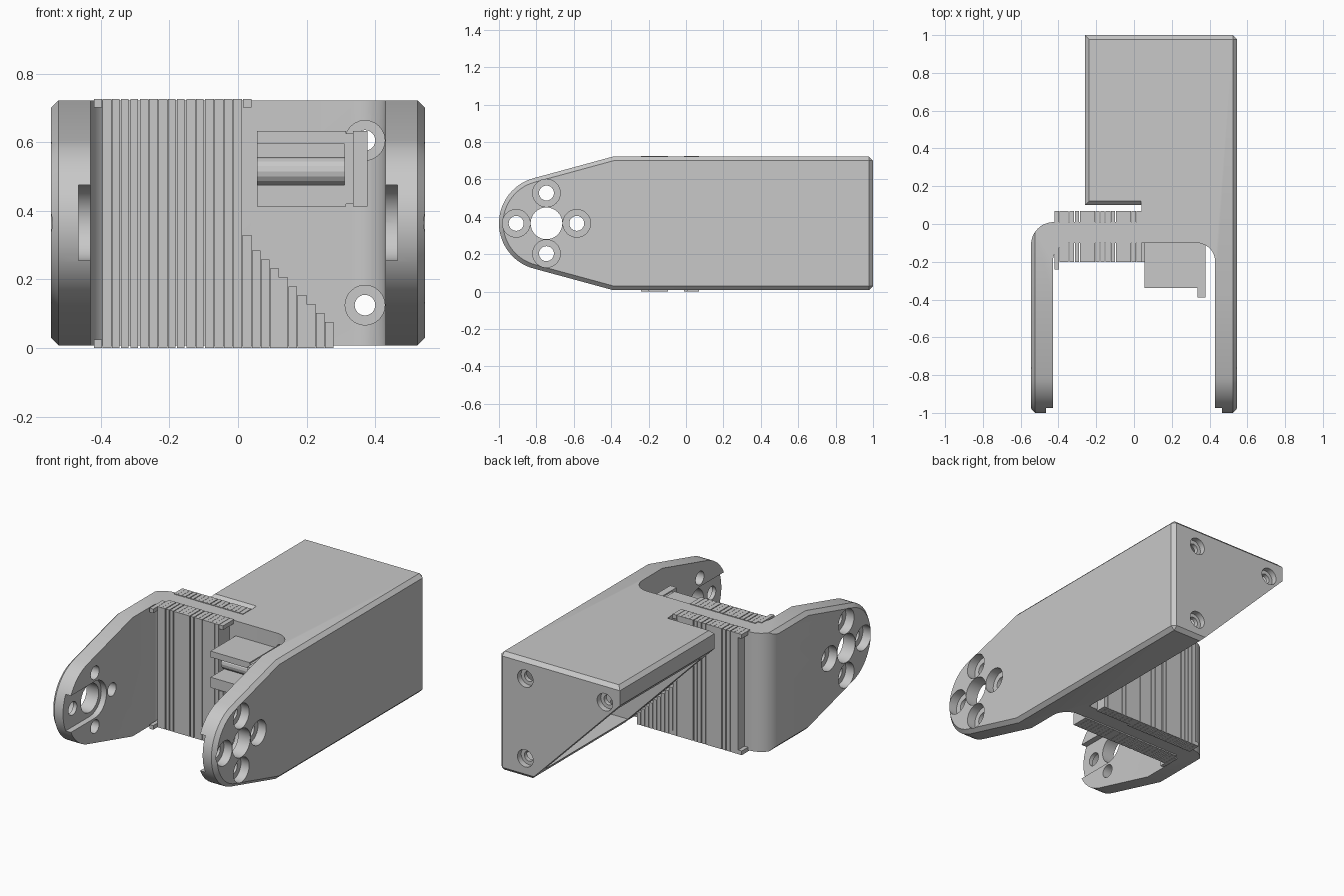
import bpy, bmesh, math
from mathutils import Vector

cube = bpy.data.objects.get("Cube")
if cube:
    bpy.data.objects.remove(cube, do_unlink=True)

grey = bpy.data.materials.new("plain_grey")
grey.use_nodes = True
grey.diffuse_color = (0.58, 0.58, 0.58, 1)
grey.node_tree.nodes["Principled BSDF"].inputs["Base Color"].default_value = (0.58, 0.58, 0.58, 1)


def prism(name, pts, axis, lo, hi):
    """Extrude a 2D outline along an axis; points are the other two axes in order."""
    bm = bmesh.new()

    def place(p, d):
        v = list(p)
        v.insert("xyz".index(axis), d)
        return Vector(v)
    bottom = [bm.verts.new(place(p, lo)) for p in pts]
    top = [bm.verts.new(place(p, hi)) for p in pts]
    bm.faces.new(bottom)
    bm.faces.new(top)
    n = len(pts)
    for i in range(n):
        j = (i + 1) % n
        bm.faces.new((bottom[i], bottom[j], top[j], top[i]))
    bmesh.ops.recalc_face_normals(bm, faces=bm.faces)
    mesh = bpy.data.meshes.new(name)
    bm.to_mesh(mesh)
    bm.free()
    mesh.materials.append(grey)
    ob = bpy.data.objects.new(name, mesh)
    bpy.context.collection.objects.link(ob)
    return ob


def box(name, x, y, z):
    return prism(name, [(x[0], y[0]), (x[1], y[0]), (x[1], y[1]), (x[0], y[1])], "z", *z)


def arc(cx, cy, r, a0, a1, n):
    angles = [math.radians(a0 + (a1 - a0) * i / n) for i in range(n + 1)]
    return [(cx + r * math.cos(a), cy + r * math.sin(a)) for a in angles]


def disc(cx, cy, r, n=32):
    return arc(cx, cy, r, 0, 360, n)[:-1]


def apply(ob, mod):
    bpy.context.view_layer.objects.active = ob
    bpy.ops.object.modifier_apply(modifier=mod.name)


def combine(ob, tool, operation):
    mod = ob.modifiers.new("combine", "BOOLEAN")
    mod.operation = operation
    mod.solver = "EXACT"
    mod.object = tool
    apply(ob, mod)
    bpy.data.objects.remove(tool, do_unlink=True)


# Fork: two arms joined by a web, rounded at the corners
plan = [(-0.56, -1.1), (-0.43, -1.1)]
plan += arc(-0.33, -0.2, 0.1, 180, 90, 10) + arc(0.33, -0.2, 0.1, 90, 0, 10)
plan += [(0.43, -1.1), (0.6, -1.1), (0.6, 0.01)]
plan += arc(-0.425, -0.11, 0.12, 90, 180, 12) + [(-0.56, -0.13)]
bracket = prism("bracket", plan, "z", -0.1, 0.8)

# Rear housing, open along its sloping underside
housing = [(-0.26, 0.61), (-0.26, 0.70), (-0.16, 0.80), (0.61, 0.80), (0.61, -0.11), (0.45, -0.11)]
combine(bracket, prism("housing", housing, "y", 0.1, 1.1), "UNION")
neck = [(0.04, 0.31), (0.04, 0.82), (0.62, 0.82), (0.62, -0.12), (0.465, -0.12)]
combine(bracket, prism("neck", neck, "y", -0.05, 0.13), "UNION")

# Trim everything to the chamfered side outline
side = [(1, 0.008), (1, 0.722), (-0.39, 0.722)]
side += arc(-0.75, 0.365, 0.25, 104, 256, 28) + [(-0.39, 0.008)]
outline = prism("side_outline", side, "x", -0.545, 0.545)
bevel = outline.modifiers.new("chamfer", "BEVEL")
bevel.width = 0.022
bevel.segments = 1
bevel.limit_method = "ANGLE"
bevel.angle_limit = math.radians(60)
apply(outline, bevel)
combine(bracket, outline, "INTERSECT")

# Housing cavity and front top chamfer
cavity = [(-0.21, 0.67), (0.485, 0.67), (0.485, 0.06), (0.2, 0.06), (-0.21, 0.3)]
combine(bracket, prism("cavity", cavity, "y", 0.15, 0.94), "DIFFERENCE")
front_edge = [(0.08, 0.68), (0.08, 0.76), (0.16, 0.76)]
combine(bracket, prism("front_chamfer", front_edge, "x", -0.3, 0.038), "DIFFERENCE")

# Pivot holes, counterbores and inner slots of both arms
cy, cz, ring = -0.746, 0.365, 0.162
combine(bracket, prism("pivot_hole", disc(cy, cz, 0.085), "x", -0.7, 0.7), "DIFFERENCE")
for dy, dz in ((ring, 0), (-ring, 0), (0, ring), (0, -ring)):
    combine(bracket, prism("screw_hole", disc(cy + dy, cz + dz, 0.04, 24), "x", -0.7, 0.7), "DIFFERENCE")
    for lo, hi in ((-0.7, -0.49), (0.49, 0.7)):
        combine(bracket, prism("counterbore", disc(cy + dy, cz + dz, 0.074), "x", lo, hi), "DIFFERENCE")
slot = arc(cy, cz, 0.11, -90, 90, 16) + [(-1.1, cz + 0.11), (-1.1, cz - 0.11)]
combine(bracket, prism("arm_slots", slot, "x", -0.465, 0.465), "DIFFERENCE")

# Screw holes through the rear wall and the web
for x, z in ((0.37, 0.605), (0.37, 0.125), (-0.16, 0.605)):
    combine(bracket, prism("rear_bore", disc(x, z, 0.052, 24), "y", 0.965, 1.2), "DIFFERENCE")
    combine(bracket, prism("rear_hole", disc(x, z, 0.03, 24), "y", 0.9, 1.2), "DIFFERENCE")
    if x > 0:
        combine(bracket, prism("front_bore", disc(x, z, 0.058, 24), "y", -0.3, -0.06), "DIFFERENCE")
        combine(bracket, prism("front_hole", disc(x, z, 0.03, 24), "y", -0.3, 0.2), "DIFFERENCE")

# Vertical ribs on both faces of the web, nearly touching
pitch = 0.0272
for i in range(15):
    x = -0.395 + i * pitch
    gap = 0.005 if i in (1, 2, 3, 7, 8, 10) else 0.0012
    span = (x, x + pitch - gap)
    box("front_rib", span, (-0.2, -0.095), (0, 0.726))
    box("back_rib", span, (-0.01, 0.07), (0, 0.726))

# Small end blocks at the top and bottom of the ribs
for z in (0, 0.701):
    for y in ((-0.2, -0.095), (-0.01, 0.07)):
        box("end_block", (0.014, 0.04), y, (z, z + 0.025))
    box("end_block", (-0.42, -0.396), (-0.24, -0.12), (z, z + 0.025))
    box("end_block", (-0.42, -0.396), (-0.01, 0.07), (z, z + 0.025))

# Stepped ribs following the sloping underside
for i in range(10):
    x = 0.0135 + i * pitch * 0.98
    height = 0.31 - i * 0.026 if i else 0.33
    for y in ((-0.2, -0.095), (0.005, 0.07)):
        box("step_rib", (x, x + pitch * 0.98 - 0.0012), y, (0, height))

# Cable guide block with a stepped groove
guide = box("cable_guide", (0.055, 0.315), (-0.34, -0.09), (0.412, 0.632))
combine(guide, box("groove", (0, 0.4), (-0.4, -0.2), (0.475, 0.595)), "DIFFERENCE")
bead = arc(-0.2, 0.515, 0.04, 90, 270, 8)
prism("groove_bead", bead, "x", 0.055, 0.315)
box("guide_side_plate", (0.335, 0.378), (-0.39, -0.1), (0.412, 0.632))
box("guide_bridge", (0.31, 0.34), (-0.34, -0.1), (0.42, 0.625))

# Smooth the rounded parts, keep edges crisp
bpy.ops.object.select_all(action="DESELECT")
bracket.select_set(True)
bpy.context.view_layer.objects.active = bracket
bpy.ops.object.shade_smooth_by_angle(angle=math.radians(25))
